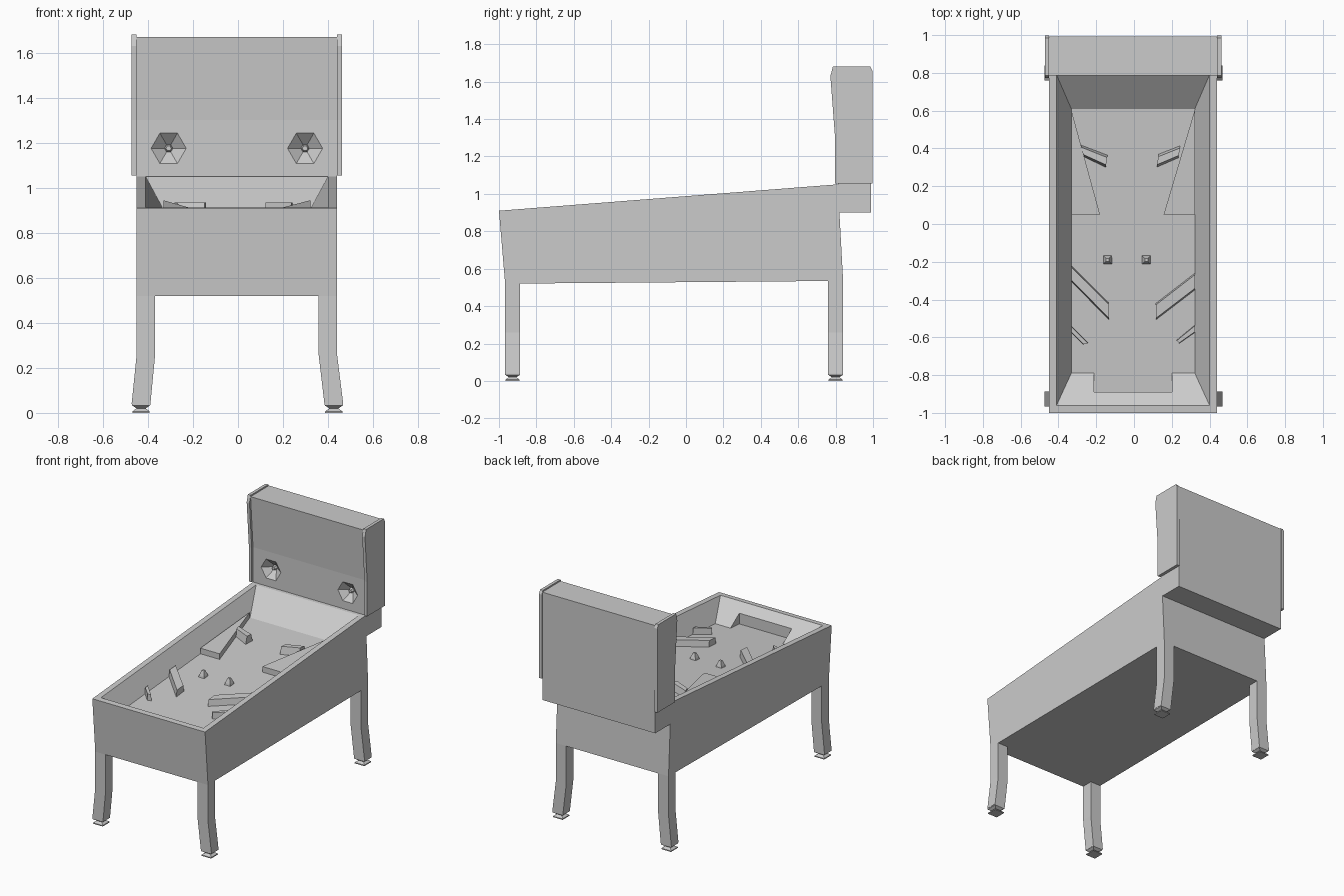
import bpy, bmesh
from math import radians, pi
from mathutils import Matrix, Euler

if "Cube" in bpy.data.objects:
    bpy.data.objects.remove(bpy.data.objects["Cube"])

CX = -0.005                      # cabinet centre line
SLOPE = 0.0778                   # tilt of rim and playfield


def rim_z(y):
    return 0.91 + (y + 1.0) * SLOPE


def floor_z(y):
    return 0.905 + (y - 0.61) * SLOPE


def finish(name, bm):
    bmesh.ops.recalc_face_normals(bm, faces=bm.faces)
    me = bpy.data.meshes.new(name)
    bm.to_mesh(me)
    bm.free()
    ob = bpy.data.objects.new(name, me)
    bpy.context.collection.objects.link(ob)
    return ob


def loft(name, rings):
    """Closed solid through rings of equal point count."""
    bm = bmesh.new()
    vs = [[bm.verts.new(p) for p in r] for r in rings]
    n = len(vs[0])
    for a, b in zip(vs, vs[1:]):
        for i in range(n):
            bm.faces.new((a[i], a[(i + 1) % n], b[(i + 1) % n], b[i]))
    bm.faces.new(vs[0])
    bm.faces.new(vs[-1])
    return finish(name, bm)


def extrude_x(name, profile, x0, x1):
    return loft(name, [[(x, y, z) for y, z in profile] for x in (x0, x1)])


def hex_cone(bm, x, y, z, r1, r2, depth):
    """Six-sided cone along y; r1 is the end nearer the front."""
    m = Matrix.Translation((x, y + depth / 2, z)) @ Euler((radians(-90), radians(30), 0)).to_matrix().to_4x4()
    bmesh.ops.create_cone(bm, cap_ends=True, segments=6, radius1=r1, radius2=r2, depth=depth, matrix=m)


# Cabinet: outer shell with sunken playfield and notched apron
def cabinet():
    bm = bmesh.new()

    def rect(hx, y0, y1, zf):
        return [bm.verts.new((CX + sx * hx, y, zf(y))) for sx, y in ((-1, y0), (1, y0), (1, y1), (-1, y1))]

    base = rect(0.445, -0.967, 0.84, lambda y: 0.52 if y < 0 else 0.535)
    top = rect(0.445, -1.0, 0.812, rim_z)
    rim = rect(0.405, -0.96, 0.79, rim_z)
    flr = rect(0.327, -0.79, 0.61, floor_z)
    bm.faces.new(base)
    for a, b in ((base, top), (top, rim), (rim, flr)):
        for i in range(4):
            j = (i + 1) % 4
            if not (a is rim and i == 0):
                bm.faces.new((a[i], a[j], b[j], b[i]))
    t = 0.10 / 0.17
    apron_z = floor_z(-0.79) + t * (rim_z(-0.96) - floor_z(-0.79))
    notch = [[bm.verts.new((CX + s * 0.207, y, z)) for y, z in
              ((-0.79, floor_z(-0.79)), (-0.89, apron_z), (-0.89, floor_z(-0.89)))] for s in (-1, 1)]
    l, r = notch
    bm.faces.new((rim[0], rim[1], flr[1], r[0], r[1], l[1], l[0], flr[0]))
    bm.faces.new((flr[0], l[0], l[2], r[2], r[0], flr[1], flr[2], flr[3]))
    bm.faces.new((l[1], r[1], r[2], l[2]))
    bm.faces.new(l)
    bm.faces.new(r)
    return finish("cabinet", bm)


cabinet()

# Legs with splayed lower ends, and hourglass levelling feet
for side, s in (("left", -1), ("right", 1)):
    for end, y0, y1, ztop in (("front", -0.967, -0.887, 0.521), ("rear", 0.76, 0.84, 0.536)):
        prof = [(0.445, ztop), (0.445, 0.26), (0.47, 0.04), (0.387, 0.035), (0.363, 0.26), (0.363, ztop)]
        loft(f"{end}_{side}_leg", [[(CX / 2 * (1 + (z > 0.1)) + s * x, y, z) for x, z in prof] for y in (y0, y1)])
        fx, fy = CX / 2 + s * 0.428, (y0 + y1) / 2
        loft(f"{end}_{side}_foot", [[(fx + a * h, fy + b * h, z) for a, b in ((-1, -1), (1, -1), (1, 1), (-1, 1))]
                                    for h, z in ((0.038, 0), (0.038, 0.007), (0.02, 0.02), (0.04, 0.033), (0.04, 0.04))])

# Backbox with neck, side panels
box = extrude_x("backbox", [(0.82, 0.90), (0.812, 1.05), (0.812, 1.30), (0.785, 1.67),
                            (0.992, 1.67), (0.99, 0.90)], CX - 0.445, CX + 0.445)
for side, s in (("left", -1), ("right", 1)):
    extrude_x(f"{side}_backbox_panel", [(0.797, 1.055), (0.797, 1.30), (0.772, 1.63), (0.785, 1.68),
                                        (0.985, 1.68), (0.998, 1.655), (0.998, 1.055)],
              CX + s * 0.445, CX + s * 0.467)

# Speaker recesses with centre caps
bm = bmesh.new()
for s in (-1, 1):
    hex_cone(bm, CX + s * 0.303, 0.80, 1.175, 0.093, 0.018, 0.06)
cutter = finish("speaker_cutter", bm)
cutter.hide_render = True
cutter.hide_viewport = True
cut = box.modifiers.new("speaker_recess", 'BOOLEAN')
cut.operation = 'DIFFERENCE'
cut.solver = 'EXACT'
cut.object = cutter
for side, s in (("left", -1), ("right", 1)):
    bm = bmesh.new()
    hex_cone(bm, CX + s * 0.303, 0.838, 1.175, 0.012, 0.02, 0.025)
    finish(f"{side}_speaker_cap", bm)


# Playfield pieces: prisms standing on the sloped floor
def piece(name, pts, h, taper=0.0, level=False):
    ym = sum(p[1] for p in pts) / len(pts)
    bottom = [(x, y, floor_z(y) - 0.003) for x, y in pts]
    top = []
    for i, (x, y) in enumerate(pts):
        ox, oy = pts[len(pts) - 1 - i]          # partner across the width
        x, y = x + (ox - x) * taper, y + (oy - y) * taper
        top.append((x, y, floor_z(ym if level else y) + h))
    loft(name, [bottom, top])


piece("left_ramp", [(-0.332, 0.05), (-0.18, 0.05), (-0.332, 0.605)], 0.04)
piece("right_ramp", [(0.322, 0.05), (0.157, 0.05), (0.322, 0.605)], 0.04)
piece("left_upper_bar", [(-0.285, 0.42), (-0.14, 0.365), (-0.15, 0.30), (-0.265, 0.355)], 0.05, 0.2, True)
piece("right_upper_bar", [(0.245, 0.415), (0.13, 0.37), (0.12, 0.30), (0.235, 0.35)], 0.05, 0.2, True)
piece("left_slingshot", [(-0.332, -0.22), (-0.135, -0.415), (-0.133, -0.507), (-0.332, -0.305)], 0.045, 0.1)
piece("right_slingshot", [(0.322, -0.26), (0.115, -0.42), (0.117, -0.507), (0.322, -0.35)], 0.045, 0.1)
piece("left_flipper", [(-0.332, -0.54), (-0.242, -0.63), (-0.27, -0.637), (-0.332, -0.575)], 0.045, 0.1)
piece("right_flipper", [(0.322, -0.535), (0.225, -0.615), (0.24, -0.632), (0.322, -0.575)], 0.045, 0.1)

# Small tapered posts
for side, x in (("left", -0.14), ("right", 0.065)):
    fz = floor_z(-0.19)
    loft(f"{side}_post", [[(x + a * h, -0.19 + b * h, fz + z) for a, b in ((-1, -1), (1, -1), (1, 1), (-1, 1))]
                          for h, z in ((0.023, -0.003), (0.02, 0.012), (0.008, 0.045))])
